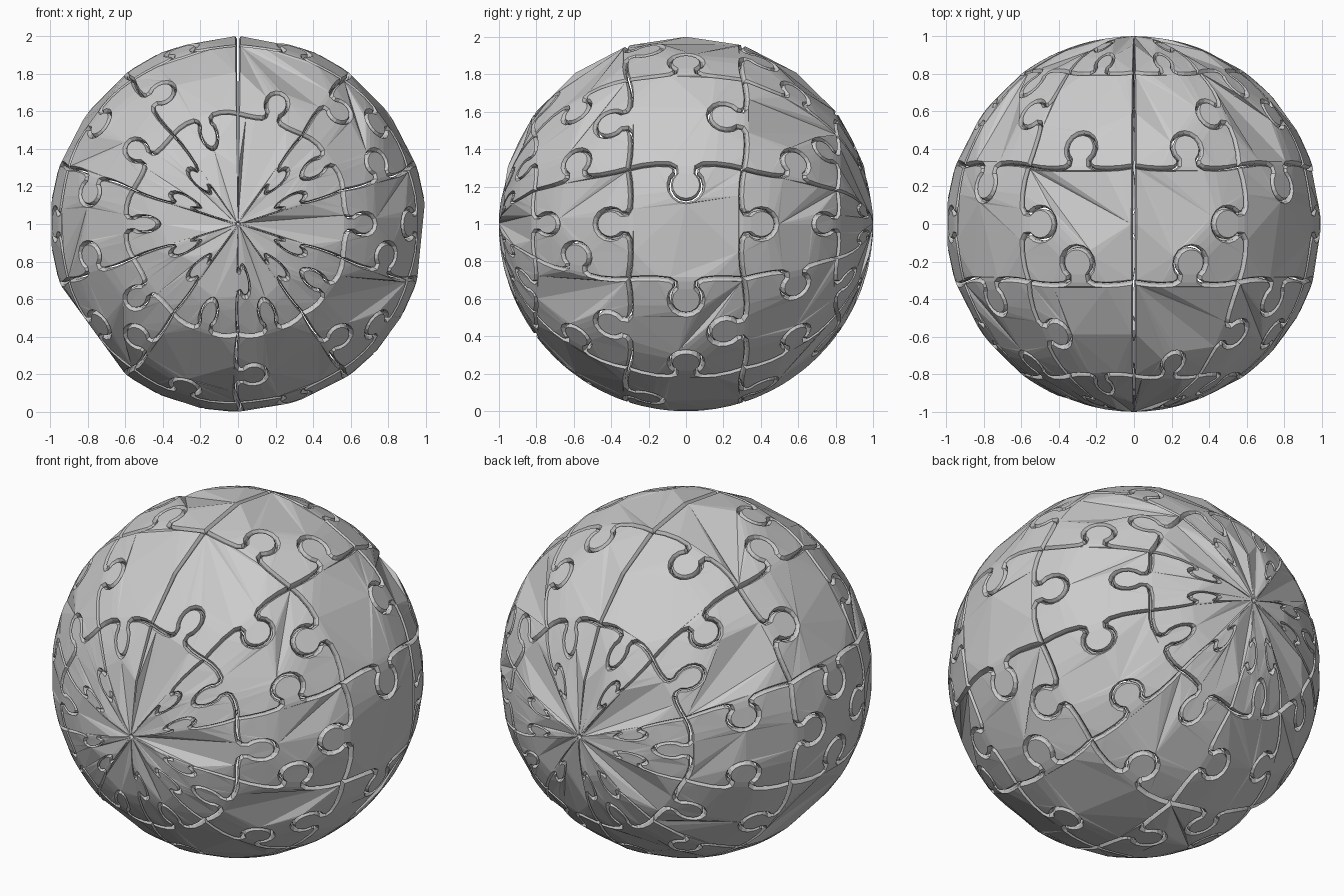
import bpy, bmesh, math
from mathutils import Vector

cube = bpy.data.objects.get("Cube")
if cube:
    bpy.data.objects.remove(cube)

STEP = 36            # each piece spans this many degrees both ways
COLS, ROWS = 10, 5

grey = bpy.data.materials.new("plain_grey")
grey.use_nodes = True
tone = (0.6, 0.6, 0.6, 1)
grey.diffuse_color = tone
grey.node_tree.nodes["Principled BSDF"].inputs["Base Color"].default_value = tone

# Tab directions: seams along each ring (+ is toward the back),
# and seams between neighbours in a ring (+ is clockwise from the top).
RING_TABS = ["+-+---+-+-", "+---+--+-+", "+-+-+-+--+", "+--+-+-+-+"]
SIDE_TABS = ["+-+--+-+-", "+----++-+", "-++-+-+-+", "--+-+-+--", "-+-++-+-+"]


def sign(ch):
    return 1 if ch == "+" else -1


def tab_profile():
    """Unit edge with a slight wave and one round knob in the middle."""
    pts = [(0.0, 0.0), (0.12, -0.018), (0.25, -0.026), (0.36, -0.018), (0.405, 0.01)]
    for i in range(13):
        a = math.radians(230 - i * 280 / 12)
        pts.append((0.5 + 0.14 * math.cos(a), 0.165 + 0.14 * math.sin(a)))
    return pts + [(1 - t, h) for t, h in reversed(pts[:5])]


PROFILE = tab_profile()
STRAIGHT = [(0, 0), (0.5, 0), (1, 0)]


def edge(start, along, out, direction):
    """Points from start over one step; direction 0 gives a straight edge."""
    prof = PROFILE if direction else STRAIGHT
    return [start + along * (t * STEP) + out * (h * STEP * direction) for t, h in prof]


def outline(row, col):
    """Anticlockwise flat outline, in degrees of longitude and latitude,
    and the index of the corner from which the face is fanned."""
    x, y = Vector((1, 0)), Vector((0, 1))
    corner = Vector((col * STEP, row * STEP - 90))
    ring = lambda j: sign(RING_TABS[j - 1][col]) if 0 < j < ROWS else 0
    side = lambda k: sign(SIDE_TABS[row][k - 1]) if 0 < k < COLS else 0
    bottom = edge(corner, x, y, ring(row))
    right = edge(corner + x * STEP, y, x, side(col + 1))
    top = edge(corner + y * STEP, x, y, ring(row + 1))[::-1]
    left = edge(corner, y, x, side(col))[::-1]
    before_left = bottom[:-1] + right[:-1] + top[:-1]
    pivot = 0 if row == 0 else len(before_left)
    return before_left + left[:-1], pivot


def inset(pts, amount):
    """Move the outline inwards by a mitred offset."""
    result = []
    for i, p in enumerate(pts):
        a = (p - pts[i - 1]).normalized()
        b = (pts[(i + 1) % len(pts)] - p).normalized()
        na, nb = Vector((-a.y, a.x)), Vector((-b.y, b.x))
        result.append(p + (na + nb) * (amount / max(0.5, 1 + na.dot(nb))))
    return result


def turn(a, b, c):
    return (b.x - a.x) * (c.y - a.y) - (b.y - a.y) * (c.x - a.x)


def fan_triangles(pts, pivot):
    """Clip knobs and small bumps first, then fan the rest from the pivot."""
    left, tris = list(range(len(pts))), []
    while len(left) > 3:
        best = None
        for k, tip in enumerate(left):
            prev, nxt = left[k - 1], left[(k + 1) % len(left)]
            a, b, c = pts[prev], pts[tip], pts[nxt]
            if tip == pivot or turn(a, b, c) <= 1e-6:
                continue
            length = (c - a).length
            if length < STEP / 4:
                cost = length
            else:
                cost = length + (100 if pivot in (prev, nxt) else 200)
            if best and cost >= best[0]:
                continue
            if any(turn(a, b, q) >= 0 and turn(b, c, q) >= 0 and turn(c, a, q) >= 0
                   for q in (pts[m] for m in left if m not in (prev, tip, nxt))):
                continue
            best = (cost, k, (prev, tip, nxt))
        if best is None:
            break
        tris.append(best[2])
        left.pop(best[1])
    return tris + [tuple(left)]


def on_sphere(p, radius):
    u, lat = math.radians(p.x), math.radians(p.y)
    return Vector((math.sin(u) * math.cos(lat) * radius,
                   math.sin(lat) * radius,
                   1 + math.cos(u) * math.cos(lat) * radius))


def make_piece(row, col):
    flat, pivot = outline(row, col)
    levels = [(0.3, 0.95), (0.3, 0.985), (0.85, 1.0)]   # inset, radius
    bm = bmesh.new()
    loops = [[bm.verts.new(on_sphere(p, radius)) for p in inset(flat, amount)]
             for amount, radius in levels]
    # Outer and inner skins share one triangle pattern
    for tri in fan_triangles(inset(flat, levels[-1][0]), pivot):
        bm.faces.new([loops[-1][i] for i in tri])
        bm.faces.new([loops[0][i] for i in reversed(tri)])
    # Walls and bevel
    for low, high in zip(loops, loops[1:]):
        for i in range(len(flat)):
            bm.faces.new((low[i - 1], low[i], high[i], high[i - 1]))
    name = f"puzzle_piece_ring{row + 1}_{col + 1}"
    mesh = bpy.data.meshes.new(name)
    bm.to_mesh(mesh)
    bm.free()
    mesh.materials.append(grey)
    bpy.context.collection.objects.link(bpy.data.objects.new(name, mesh))


for row in range(ROWS):
    for col in range(COLS):
        make_piece(row, col)
